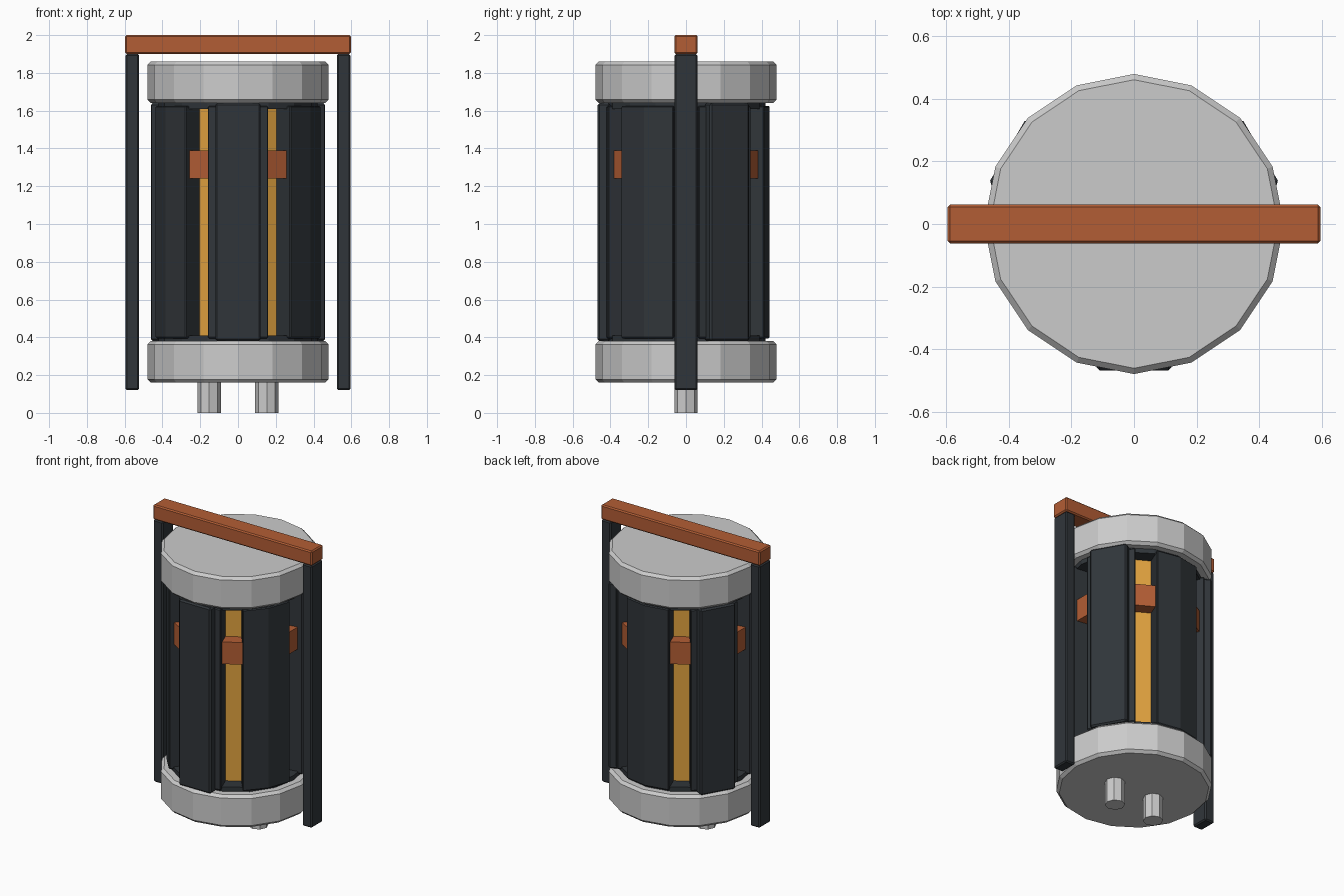
import bpy, bmesh
from math import sin, cos, radians, pi
from mathutils import Matrix, Vector

if "Cube" in bpy.data.objects:
    bpy.data.objects.remove(bpy.data.objects["Cube"])


def material(name, rgb):
    m = bpy.data.materials.new(name)
    m.diffuse_color = (*rgb, 1)
    m.use_nodes = True
    m.node_tree.nodes["Principled BSDF"].inputs["Base Color"].default_value = m.diffuse_color
    return m


DARK = material("dark_plating", (0.03, 0.036, 0.042))
ORANGE = material("orange_paint", (0.45, 0.11, 0.035))
GOLD = material("amber_glow", (0.75, 0.36, 0.05))


def finish(name, bm, mat=None, bevel=0.0):
    bmesh.ops.recalc_face_normals(bm, faces=bm.faces[:])
    mesh = bpy.data.meshes.new(name)
    bm.to_mesh(mesh)
    bm.free()
    ob = bpy.data.objects.new(name, mesh)
    bpy.context.collection.objects.link(ob)
    if mat:
        mesh.materials.append(mat)
    if bevel:
        mod = ob.modifiers.new("bevel", 'BEVEL')
        mod.width, mod.segments = bevel, 1
        mod.limit_method, mod.angle_limit = 'ANGLE', radians(50)
    return ob


def prism(name, points, z0, z1, mat=None, bevel=0.0):
    """Extrude a flat outline from z0 to z1."""
    bm = bmesh.new()
    face = bm.faces.new([bm.verts.new((x, y, z0)) for x, y in points])
    ext = bmesh.ops.extrude_face_region(bm, geom=[face])
    for v in ext["geom"]:
        if isinstance(v, bmesh.types.BMVert):
            v.co.z = z1
    return finish(name, bm, mat, bevel)


def ngon(r, n, cx=0.0, offset=0.0):
    return [(cx + r * cos(offset + 2 * pi * i / n), r * sin(offset + 2 * pi * i / n))
            for i in range(n)]


def box(name, x, y, z, mat=None, bevel=0.0, angle=0.0):
    """Box from (min, max) ranges, turned about the z axis."""
    rot = Matrix.Rotation(radians(angle), 3, 'Z')
    pts = [(rot @ Vector((a, b, 0)))[:2] for a, b in
           ((x[0], y[0]), (x[1], y[0]), (x[1], y[1]), (x[0], y[1]))]
    return prism(name, pts, z[0], z[1], mat, bevel)


# end caps and the dark collars next to them
prism("bottom_cap", ngon(0.48, 16), 0.16, 0.38, bevel=0.018)
prism("top_cap", ngon(0.48, 16), 1.64, 1.86, bevel=0.018)
prism("bottom_collar", ngon(0.42, 16), 0.36, 0.41, DARK)
prism("top_collar", ngon(0.42, 16), 1.61, 1.66, DARK)

# glowing core, one flat side facing each gap
prism("glowing_core", ngon(0.322 / cos(pi / 12), 12, offset=pi / 12), 0.40, 1.62, GOLD)

# six shell segments, raised plates on every other one, a clip in every gap
for i in range(6):
    mid = -90 + 60 * i
    arc = [(r, radians(mid + a)) for r, a in
           ((0.443, -21.3), (0.443, 0), (0.443, 21.3), (0.30, 21.3), (0.30, 0), (0.30, -21.3))]
    prism(f"shell_segment_{i + 1}", [(r * cos(a), r * sin(a)) for r, a in arc],
          0.395, 1.625, DARK, 0.006)
    if i % 2 == 0:
        box(f"raised_plate_{i + 1}", (0.40, 0.468), (-0.12, 0.12), (0.38, 1.64),
            DARK, 0.01, mid)
    box(f"gap_clip_{i + 1}", (0.30, 0.405), (-0.068, 0.068), (1.24, 1.39),
        ORANGE, 0, mid + 30)

# carrying handle and contact pins
box("handle_bar", (-0.597, 0.597), (-0.062, 0.062), (1.90, 2.0), ORANGE, 0.008)
for side, s in (("left", -1), ("right", 1)):
    box(f"{side}_handle_post", sorted((s * 0.523, s * 0.595)), (-0.06, 0.06),
        (0.12, 1.90), DARK, 0.008)
    prism(f"{side}_contact_pin", ngon(0.062, 8, s * 0.153), 0.0, 0.18)
